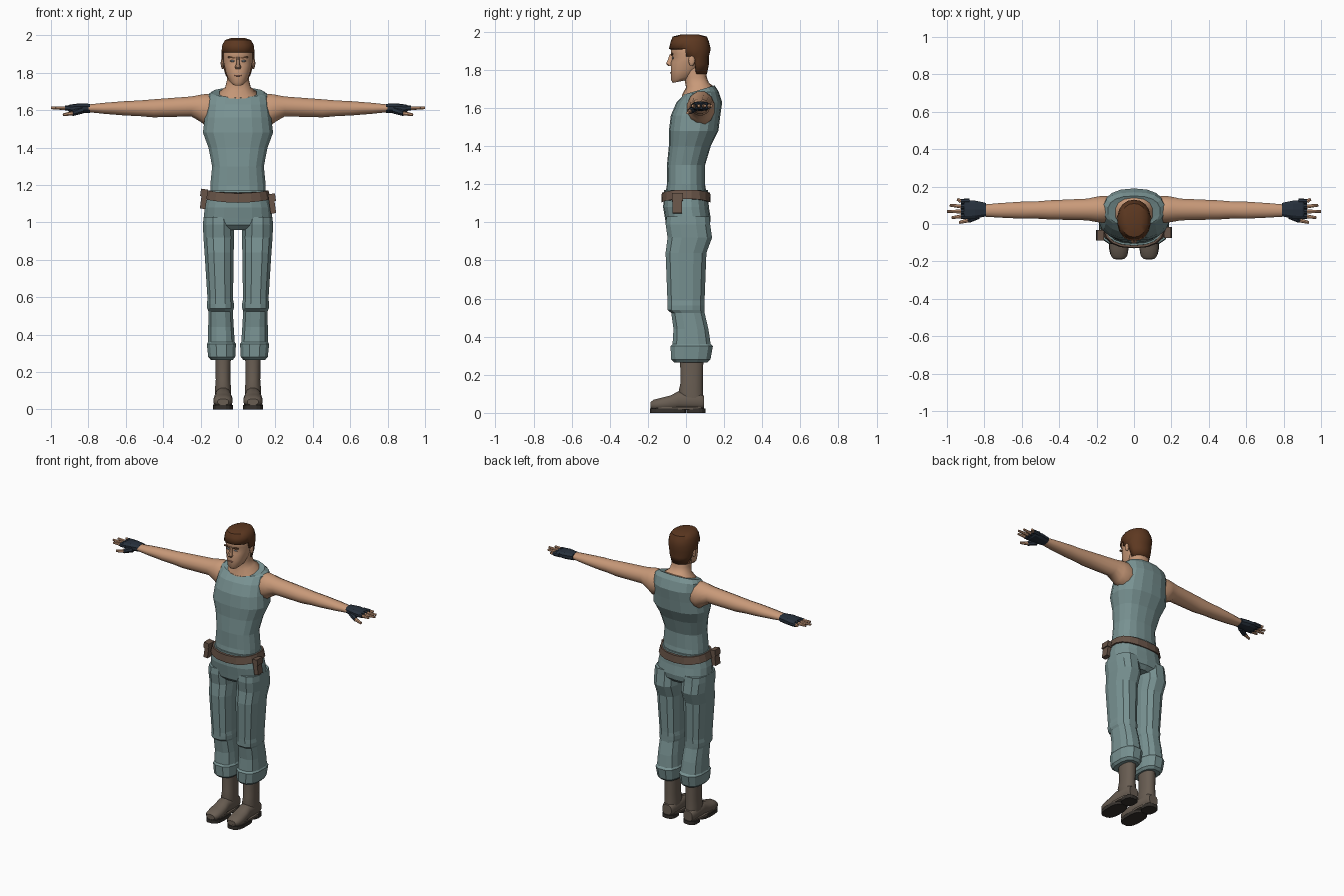
import bpy
import bmesh
from math import cos, sin, tau, radians
from mathutils import Vector, Matrix

if "Cube" in bpy.data.objects:
    bpy.data.objects.remove(bpy.data.objects["Cube"], do_unlink=True)


def material(name, *rgb):
    mat = bpy.data.materials.new(name)
    mat.use_nodes = True
    colour = (*rgb, 1)
    mat.diffuse_color = colour
    mat.node_tree.nodes["Principled BSDF"].inputs["Base Color"].default_value = colour
    return mat


cloth = material("grey teal cloth", .19, .29, .29)
skin = material("tan skin", .58, .32, .19)
hair_brown = material("brown hair", .11, .04, .015)
boot_leather = material("boot leather", .14, .11, .085)
sole_rubber = material("dark sole", .035, .03, .025)
belt_leather = material("belt leather", .14, .09, .065)
glove_navy = material("navy glove", .02, .03, .045)
lip_colour = material("lips", .36, .16, .11)
eye_colour = material("eyes", .3, .33, .35)
brow_colour = material("brows", .17, .08, .04)


def finish(name, bm, mat, mirror=False, smooth=False):
    """Turn a bmesh into an object; smooth parts keep their sharp edges."""
    bmesh.ops.recalc_face_normals(bm, faces=bm.faces)
    mesh = bpy.data.meshes.new(name)
    bm.to_mesh(mesh)
    bm.free()
    mesh.materials.append(mat)
    obj = bpy.data.objects.new(name, mesh)
    bpy.context.collection.objects.link(obj)
    if smooth:
        bpy.ops.object.select_all(action="DESELECT")
        obj.select_set(True)
        bpy.context.view_layer.objects.active = obj
        bpy.ops.object.shade_smooth_by_angle(angle=radians(45))
    if mirror:
        obj.modifiers.new("mirror", "MIRROR")
    return obj


def bulge(value, power):
    """Rounded-square version of a sine or cosine."""
    rounded = abs(value) ** (2 / power)
    return rounded if value > 0 else -rounded


def loft(name, mat, rings, axis="z", centre=0, splay=0, sides=14, power=2.4,
         mirror=False, smooth=False, keep=None, rise=None):
    """Skin rings of (position, centre v, radius u, radius v, optional tilt).

    The other centre starts at `centre` and drifts by `splay` along the axis.
    """
    bm = bmesh.new()
    order = {"z": (1, 2, 0), "x": (0, 1, 2), "y": (1, 0, 2)}[axis]
    loops = []
    for position, centre_v, radius_u, radius_v, *tilt in rings:
        loop = []
        for i in range(sides):
            angle = tau * (i + .5) / sides
            u = centre + splay * position + radius_u * bulge(cos(angle), power)
            v = radius_v * bulge(sin(angle), power)
            local = (position + sum(tilt) * v, u, centre_v + v)
            loop.append(bm.verts.new([local[k] for k in order]))
        loops.append(loop)
    for low, high in zip(loops, loops[1:]):
        for i in range(sides):
            j = (i + 1) % sides
            bm.faces.new((low[i], low[j], high[j], high[i]))
    bm.faces.new(loops[0])
    bm.faces.new(loops[-1])
    if keep:
        unwanted = [face for face in bm.faces if not keep(face.calc_center_median())]
        bmesh.ops.delete(bm, geom=unwanted, context="FACES")
    if rise:
        for vert in bm.verts:
            vert.co.z += rise(vert.co)
    return finish(name, bm, mat, mirror, smooth)


def rod(name, mat, start, end, start_radius, end_radius):
    """Tapered rod between two points, mirrored to the other side."""
    start, end = Vector(start), Vector(end)
    direction = end - start
    turn = direction.to_track_quat("Z", "Y").to_matrix().to_4x4()
    bm = bmesh.new()
    bmesh.ops.create_cone(bm, cap_ends=True, segments=7, radius1=start_radius,
                          radius2=end_radius, depth=direction.length,
                          matrix=Matrix.Translation((start + end) / 2) @ turn)
    return finish(name, bm, mat, mirror=True, smooth=True)


def block(name, mat, centre, size, turn=0, mirror=False, rounded=False):
    """Box or ellipsoid of the given size, turned about the y axis."""
    place = (Matrix.Translation(centre) @ Matrix.Rotation(radians(turn), 4, "Y")
             @ Matrix.Diagonal((*size, 1)))
    bm = bmesh.new()
    if rounded:
        bmesh.ops.create_icosphere(bm, subdivisions=2, radius=.5, matrix=place)
    else:
        bmesh.ops.create_cube(bm, size=1, matrix=place)
    return finish(name, bm, mat, mirror)


# Sleeveless shirt, from the tucked hem to the tilted neckline
loft("shirt", cloth, [
    (1.14, 0, .15, .11), (1.2, 0, .15, .1), (1.3, 0, .14, .1), (1.4, .02, .16, .11),
    (1.48, .04, .19, .13), (1.56, .05, .18, .13), (1.63, .07, .17, .12),
    (1.68, .08, .165, .09, .1), (1.695, .07, .14, .08, .3), (1.69, .06, .11, .08, .3)],
    sides=18)

# Neck and head
loft("neck", skin, [
    (1.66, .06, .11, .08, .3), (1.695, .06, .1, .08, .3), (1.72, .06, .07, .06, .2),
    (1.76, .05, .06, .06), (1.82, .04, .06, .06)], smooth=True)
loft("head", skin, [
    (1.74, -.03, .03, .04, .2), (1.76, -.015, .05, .065, .2), (1.8, 0, .065, .08, .1),
    (1.84, .01, .075, .09), (1.865, .02, .08, .09), (1.885, .02, .08, .1),
    (1.92, .02, .08, .1), (1.96, .02, .06, .08)], sides=16, power=2.2, smooth=True)
hair = loft("hair", hair_brown, [
    (1.78, .04, .065, .07), (1.83, .03, .08, .09), (1.87, .02, .09, .1),
    (1.91, .02, .09, .11), (1.95, .02, .085, .1), (1.975, .02, .07, .09),
    (1.985, .02, .04, .05)], sides=18, power=2.2, smooth=True,
    keep=lambda spot: spot.z > 1.9 or spot.y > .05 or (spot.y > 0 and spot.z > 1.87))
shell = hair.modifiers.new("thickness", "SOLIDIFY")
shell.thickness = .01
shell.offset = -1

# Face
loft("nose", skin, [
    (1.82, -.08, .015, .014), (1.832, -.088, .017, .018), (1.85, -.08, .01, .018),
    (1.885, -.075, .008, .01)], sides=8, smooth=True)
block("ear", skin, (.083, .03, 1.85), (.02, .035, .06), mirror=True, rounded=True)
block("eye", eye_colour, (.03, -.069, 1.863), (.026, .009, .01), mirror=True, rounded=True)
block("brow", brow_colour, (.033, -.074, 1.882), (.04, .009, .008), turn=-6, mirror=True)
block("mouth", lip_colour, (0, -.079, 1.785), (.04, .009, .009), rounded=True)

# Bare arms, widest where they leave the shirt
loft("arm", skin, [
    (.12, 1.6, .07, .08), (.17, 1.6, .075, .09), (.2, 1.61, .07, .075),
    (.25, 1.62, .06, .055), (.45, 1.61, .053, .05), (.53, 1.61, .047, .043),
    (.6, 1.61, .047, .04), (.72, 1.61, .04, .03), (.81, 1.61, .033, .02)],
    axis="x", centre=.08, splay=-.01, sides=12, power=2, mirror=True, smooth=True)

# Fingerless gloves with bare finger ends
loft("glove", glove_navy, [
    (.79, 1.61, .037, .024), (.85, 1.61, .05, .026), (.9, 1.61, .054, .02),
    (.91, 1.61, .05, .014)], axis="x", centre=.077, sides=10, mirror=True)
fingertips = {"index": .975, "middle": 1, "ring": .985, "little": .945}
for place, (finger, tip) in enumerate(fingertips.items()):
    y = .04 + .027 * place
    knuckle = (.925, y, 1.61)
    rod(finger + "_glove_sleeve", glove_navy, (.88, y, 1.61), knuckle, .015, .014)
    rod(finger + "_finger", skin, knuckle, (tip, y + .006 * (place - 1), 1.612), .011, .007)
thumb_joint = Vector((.885, .02, 1.583))
rod("thumb_glove_sleeve", glove_navy, (.835, .045, 1.6), thumb_joint, .02, .015)
rod("thumb", skin, thumb_joint, (.935, .008, 1.575), .012, .008)

# Trousers: hips, legs with a fold at the knee, turned-up cuffs
loft("trouser_hips", cloth, [
    (.96, .01, .11, .09), (.985, .01, .165, .115), (1.02, .01, .186, .12),
    (1.08, 0, .18, .12), (1.17, 0, .155, .115)], sides=18)
trouser_style = dict(centre=.08, splay=.025, sides=12, power=2.6, mirror=True)
loft("trouser_leg", cloth, [
    (1.03, .01, .08, .115), (.99, .01, .085, .12), (.92, .02, .084, .12),
    (.84, 0, .08, .11), (.59, 0, .07, .1), (.565, 0, .074, .1), (.54, 0, .073, .1),
    (.525, .01, .067, .09), (.44, .026, .07, .094), (.35, .03, .074, .104)],
    **trouser_style)
loft("trouser_cuff", cloth, [
    (.265, .025, .06, .09), (.28, .025, .074, .106), (.35, .03, .08, .114),
    (.365, .03, .07, .1)], **trouser_style)

# Belt, curving up at the hips, with two pouches
loft("belt", belt_leather, [(1.105, 0, .178, .13), (1.155, 0, .165, .127)],
     sides=18, rise=lambda spot: .6 * spot.x ** 2)
for label, side, y, z in (("right", -1, -.06, 1.125), ("left", 1, -.045, 1.1)):
    x, turn = side * .182, side * -8
    block(label + "_pouch", belt_leather, (x, y, z), (.03, .05, .105), turn)
    block(label + "_pouch_flap", belt_leather, (x, y, z + .033), (.037, .058, .04), turn)

# Boots: shaft, foot, and a sole split by an arch
boot_style = dict(centre=.08, sides=12, mirror=True, smooth=True)
loft("boot_shaft", boot_leather, [
    (.05, .035, .042, .058), (.11, .025, .044, .066), (.16, .03, .04, .06),
    (.32, .03, .044, .064)], **boot_style)
loft("boot_foot", boot_leather, [
    (.095, .055, .035, .035), (.075, .06, .044, .045), (-.04, .065, .044, .05),
    (-.08, .053, .05, .04), (-.13, .046, .052, .034), (-.17, .042, .045, .028),
    (-.186, .04, .03, .017)], axis="y", **boot_style)
for part, y, width, length in (("front", -.095, .054, .096), ("heel", .052, .046, .05)):
    loft(part + "_sole", sole_rubber,
         [(height, y, width, length) for height in (0, .024)],
         centre=.081, sides=16, power=2.8, mirror=True)
loft("sole_welt", boot_leather,
     [(height, -.046, .05, .142) for height in (.018, .032)],
     centre=.081, sides=16, power=2.8, mirror=True)
